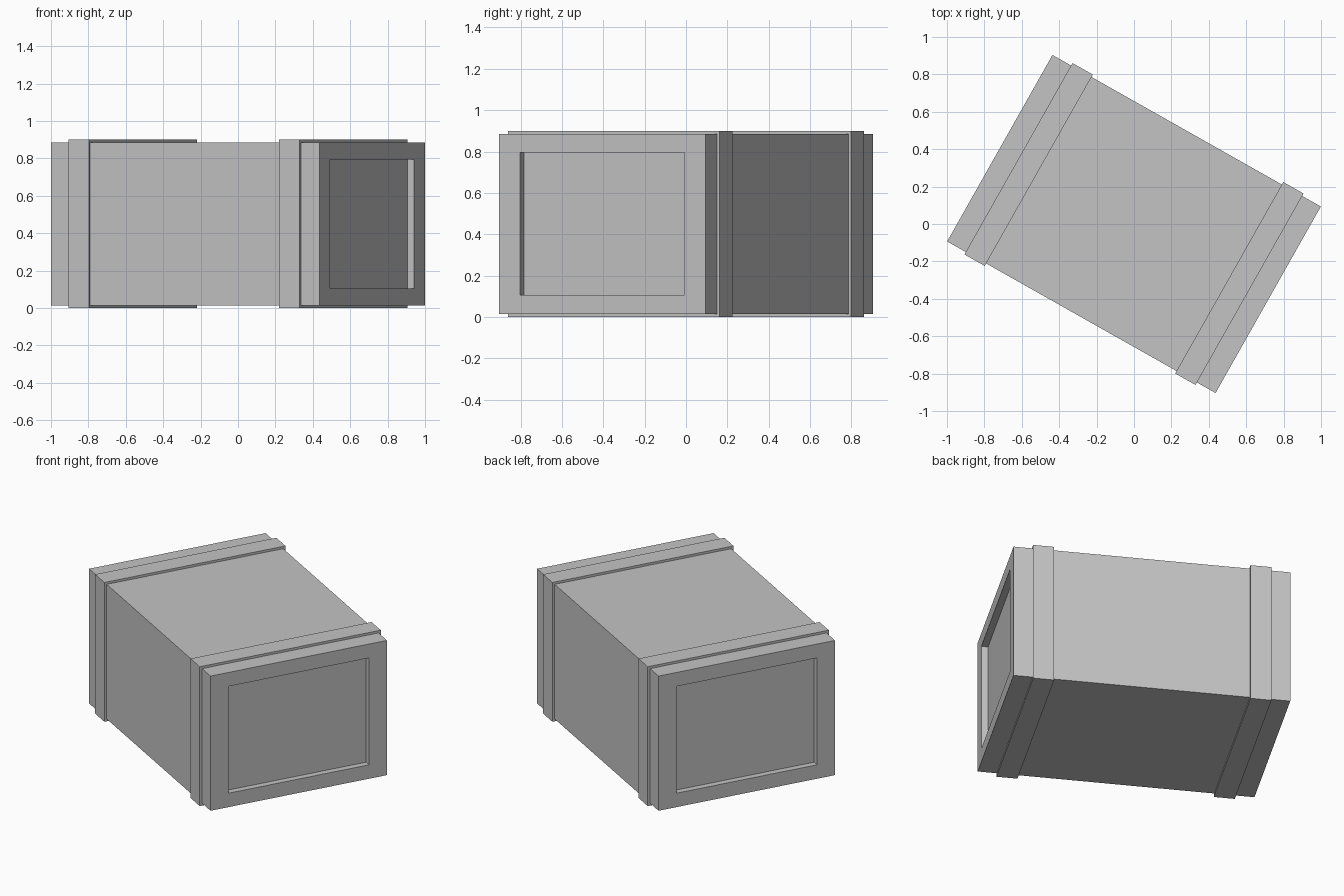
import bpy, bmesh
from math import radians
from mathutils import Matrix, Vector

if "Cube" in bpy.data.objects:
    bpy.data.objects.remove(bpy.data.objects["Cube"], do_unlink=True)

LENGTH, WIDTH, HEIGHT = 1.648, 1.145, 0.87
LIP = 0.015          # how far the straps stand proud
MID_Z = HEIGHT / 2 + LIP
TURN = Matrix.Rotation(radians(-29.45), 4, 'Z')

grey = bpy.data.materials.new("plain_grey")
grey.use_nodes = True
grey.diffuse_color = (0.55, 0.55, 0.55, 1)
grey.node_tree.nodes["Principled BSDF"].inputs["Base Color"].default_value = grey.diffuse_color


def box(size):
    bm = bmesh.new()
    bmesh.ops.create_cube(bm, size=1)
    bmesh.ops.scale(bm, vec=Vector(size), verts=bm.verts)
    return bm


def end_faces(bm):
    return [f for f in bm.faces if abs(f.normal.x) > 0.9]


def finish(bm, name, x=0):
    bm.transform(TURN @ Matrix.Translation((x, 0, MID_Z)))
    bmesh.ops.recalc_face_normals(bm, faces=bm.faces)
    mesh = bpy.data.meshes.new(name)
    bm.to_mesh(mesh)
    bm.free()
    mesh.materials.append(grey)
    bpy.context.collection.objects.link(bpy.data.objects.new(name, mesh))


# Crate body with a recessed panel in each end
body = box((LENGTH, WIDTH, HEIGHT))
body.normal_update()
for face in end_faces(body):
    side = 1 if face.normal.x > 0 else -1
    bmesh.ops.inset_individual(body, faces=[face], thickness=0.05)
    for v in face.verts:
        v.co.y = 0.457 if v.co.y > 0 else -0.457
        v.co.z = 0.345 if v.co.z > 0 else -0.345
    panel = bmesh.ops.extrude_discrete_faces(body, faces=[face])["faces"][0]
    bmesh.ops.translate(body, vec=(-side * 0.04, 0, 0), verts=panel.verts)
finish(body, "crate_body")

# Raised straps around the body near both ends
for name, x in (("strap_right_end", -0.647), ("strap_left_end", 0.647)):
    strap = box((0.125, WIDTH + 2 * LIP, HEIGHT + 2 * LIP))
    finish(strap, name, x)
